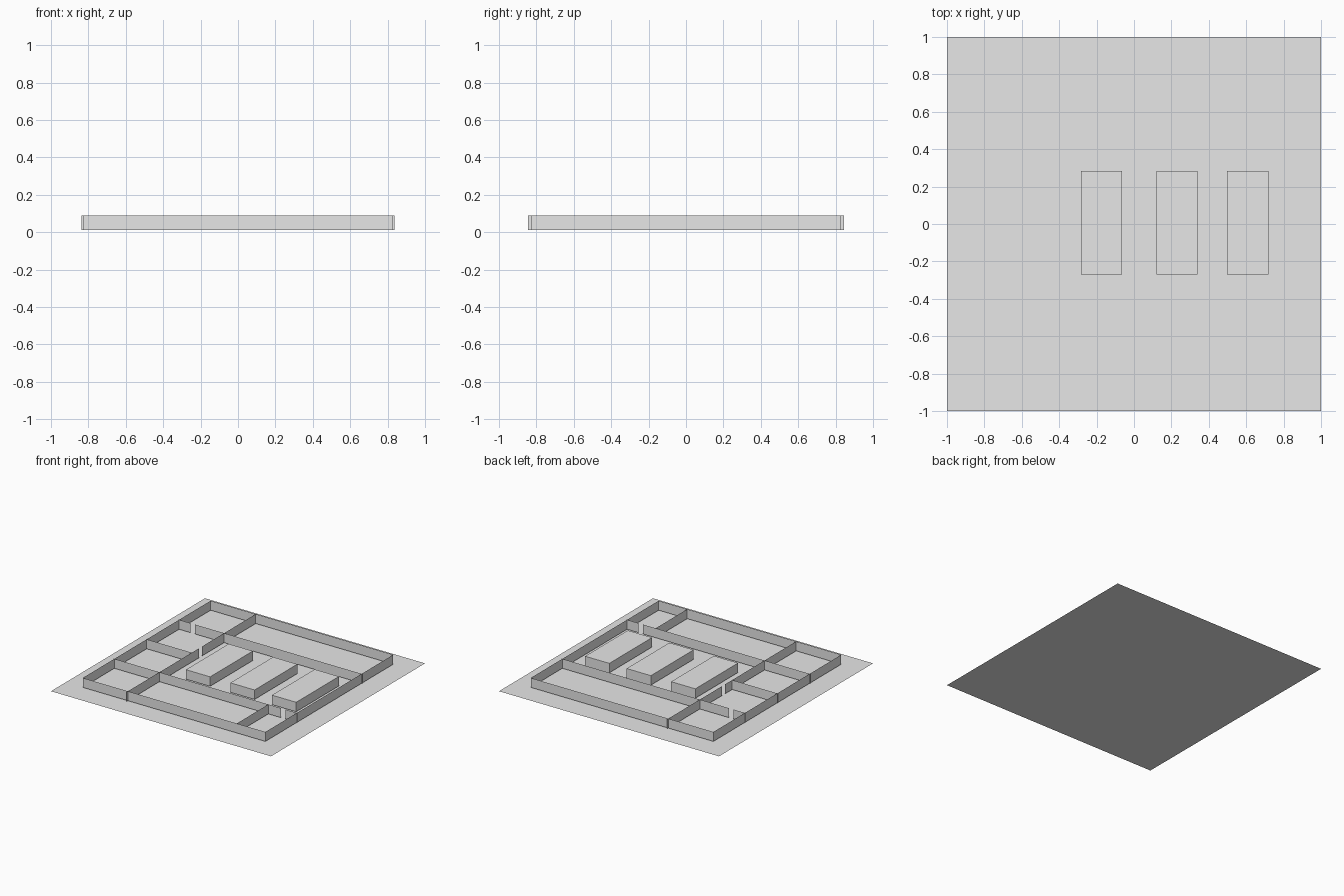
import bpy
import bmesh
from mathutils import Vector

cube = bpy.data.objects.get("Cube")
if cube:
    bpy.data.objects.remove(cube, do_unlink=True)

grey = bpy.data.materials.new("light_grey")
grey.use_nodes = True
grey.diffuse_color = (0.8, 0.8, 0.8, 1)
grey.node_tree.nodes["Principled BSDF"].inputs["Base Color"].default_value = (0.8, 0.8, 0.8, 1)

BASE, TOP = 0.012, 0.09   # height range of walls and blocks
OUT = 0.83                # outer wall line
ROW = 0.42                # inner wall line
DOOR = 0.04               # doorway width


def add_object(name, bm):
    mesh = bpy.data.meshes.new(name)
    bm.to_mesh(mesh)
    bm.free()
    mesh.materials.append(grey)
    obj = bpy.data.objects.new(name, mesh)
    bpy.context.collection.objects.link(obj)
    return obj


def wall(name, start, end, door=None):
    """Sheet wall from start to end, with an optional doorway at a distance along it."""
    a, b = Vector((*start, BASE)), Vector((*end, BASE))
    length = (b - a).length
    along = (b - a) / length
    spans = [(0, length)]
    if door is not None:
        spans = [(0, door - DOOR / 2), (door + DOOR / 2, length)]
    rise = Vector((0, 0, TOP - BASE))
    bm = bmesh.new()
    for s, e in spans:
        p, q = a + along * s, a + along * e
        bm.faces.new([bm.verts.new(v) for v in (p, q, q + rise, p + rise)])
    return add_object(name, bm)


# Ground sheet
bm = bmesh.new()
bmesh.ops.create_grid(bm, x_segments=1, y_segments=1, size=1)
add_object("ground", bm)

# Outer walls
wall("front_wall", (-OUT, -OUT), (OUT, -OUT))
wall("left_wall", (OUT, -OUT), (OUT, OUT))
wall("back_wall", (OUT, OUT), (-OUT, OUT))
wall("right_wall", (-OUT, OUT), (-OUT, -OUT))

# Inner walls with doorways
END, SPINE = 0.836, 0.846
wall("front_row_wall", (-END, -ROW), (END, -ROW), door=END + 0.705)
wall("back_row_wall", (-END, ROW), (END, ROW), door=END - 0.705)
wall("long_cross_wall", (-ROW, -SPINE), (-ROW, SPINE), door=SPINE + 0.115)
wall("side_room_divider", (-END, 0), (-ROW, 0))
wall("front_room_divider", (0.57, -OUT), (0.57, -ROW))

# Three solid blocks in the central hall
for i, x in enumerate((-0.174, 0.23, 0.608)):
    bm = bmesh.new()
    bmesh.ops.create_cube(bm, size=1)
    bmesh.ops.scale(bm, vec=(0.22, 0.555, TOP - BASE), verts=bm.verts)
    bmesh.ops.translate(bm, vec=(x, 0.007, (TOP + BASE) / 2), verts=bm.verts)
    add_object(f"block_{i + 1}", bm)
